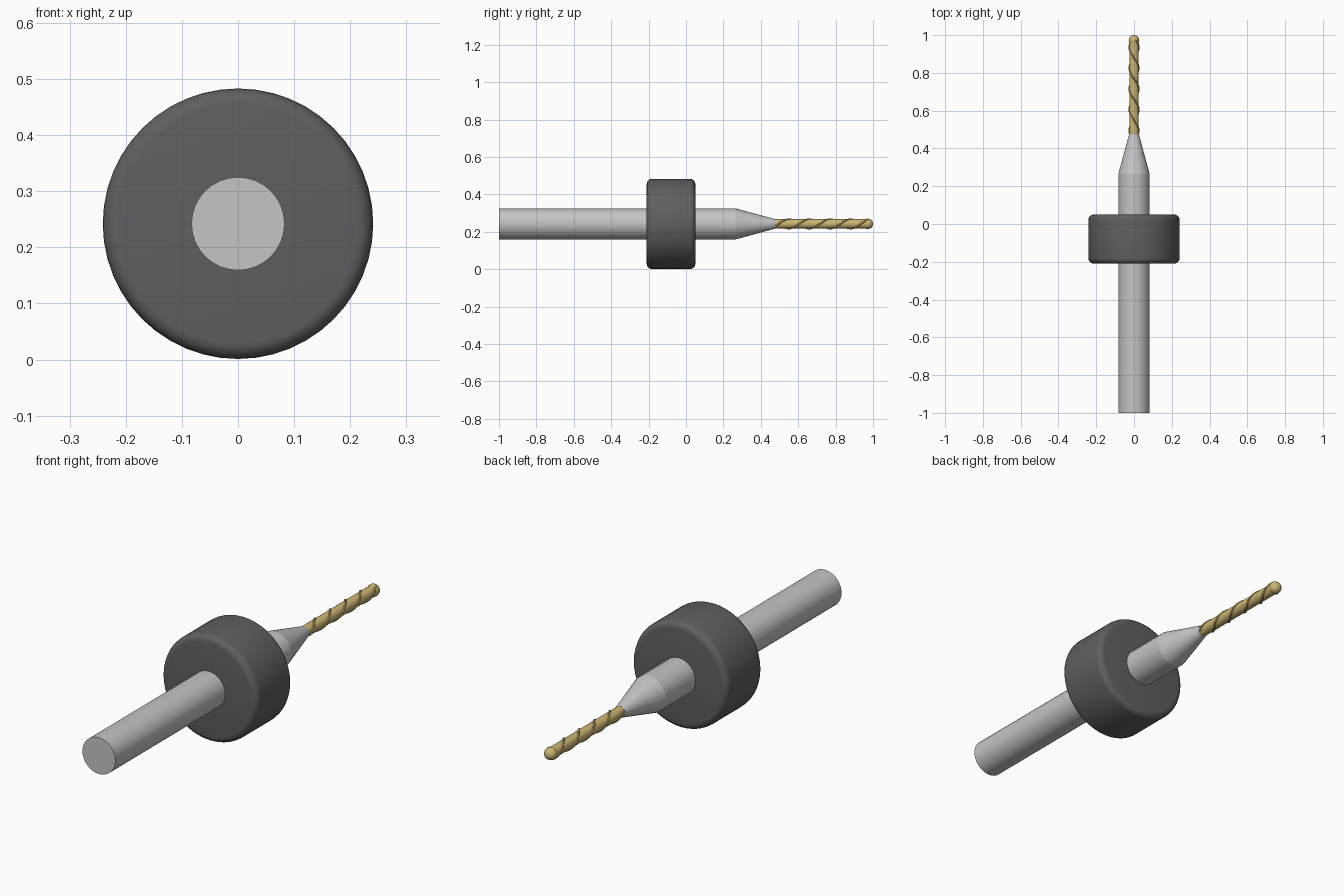
import bpy
import bmesh
import math

if "Cube" in bpy.data.objects:
    bpy.data.objects.remove(bpy.data.objects["Cube"], do_unlink=True)

AXIS_Z = 0.242  # height of the tool axis


def material(name, color, metallic=0.0):
    mat = bpy.data.materials.new(name)
    mat.use_nodes = True
    mat.diffuse_color = (*color, 1)
    mat.node_tree.nodes["Principled BSDF"].inputs["Base Color"].default_value = (*color, 1)
    return mat


steel = material("steel grey", (0.55, 0.555, 0.565))
rubber = material("dark grey collar", (0.115, 0.115, 0.12))
gold = material("gold coating", (0.6, 0.46, 0.17))


def finish(obj, mat):
    obj.data.materials.append(mat)
    bpy.ops.object.select_all(action="DESELECT")
    obj.select_set(True)
    bpy.context.view_layer.objects.active = obj
    bpy.ops.object.shade_smooth_by_angle(angle=math.radians(35))
    return obj


def turned(name, y0, y1, r0, r1, mat, sides=32, bevel=0.0):
    """Cylinder or cone along y from y0 (radius r0) to y1 (radius r1)."""
    bpy.ops.mesh.primitive_cone_add(
        vertices=sides, radius1=r0, radius2=r1, depth=y1 - y0,
        location=(0, (y0 + y1) / 2, AXIS_Z), rotation=(-math.pi / 2, 0, 0))
    obj = bpy.context.object
    obj.name = name
    if bevel:
        mod = obj.modifiers.new("rounded rims", "BEVEL")
        mod.width, mod.segments = bevel, 5
        mod.limit_method, mod.angle_limit = "ANGLE", math.radians(40)
        bpy.ops.object.modifier_apply(modifier=mod.name)
    return finish(obj, mat)


# Shank, taper and depth collar
turned("shank", -1.0, 0.265, 0.083, 0.083, steel)
turned("taper", 0.265, 0.475, 0.083, 0.026, steel)
turned("depth_collar", -0.21, 0.05, 0.241, 0.241, rubber, sides=48, bevel=0.028)

# Cutting rod with a ball tip
turned("cutting_rod", 0.475, 0.975, 0.025, 0.025, gold, sides=24)
bpy.ops.mesh.primitive_uv_sphere_add(
    segments=24, ring_count=12, radius=0.028,
    location=(0, 0.972, AXIS_Z), rotation=(math.pi / 2, 0, 0))
bpy.context.object.name = "ball_tip"
finish(bpy.context.object, gold)


def flute(name, phase, start=0.48, end=0.975, pitch=0.22, radius=0.024, steps=80):
    """Thin raised ridge winding around the cutting rod."""
    curve = bpy.data.curves.new(name, "CURVE")
    curve.dimensions = "3D"
    curve.bevel_depth = 0.0055
    curve.bevel_resolution = 2
    curve.use_fill_caps = True
    line = curve.splines.new("POLY")
    line.points.add(steps)
    for i, point in enumerate(line.points):
        y = start + (end - start) * i / steps
        a = phase - 2 * math.pi * (y - 0.55) / pitch
        point.co = (radius * math.sin(a), y, AXIS_Z + radius * math.cos(a), 1)
    obj = bpy.data.objects.new(name, curve)
    bpy.context.collection.objects.link(obj)
    bpy.ops.object.select_all(action="DESELECT")
    obj.select_set(True)
    bpy.context.view_layer.objects.active = obj
    bpy.ops.object.convert(target="MESH")
    finish(bpy.context.object, gold)


# Two opposite spiral ridges
for label, phase in (("first", 0), ("second", math.pi)):
    flute(label + "_spiral_ridge", phase)
